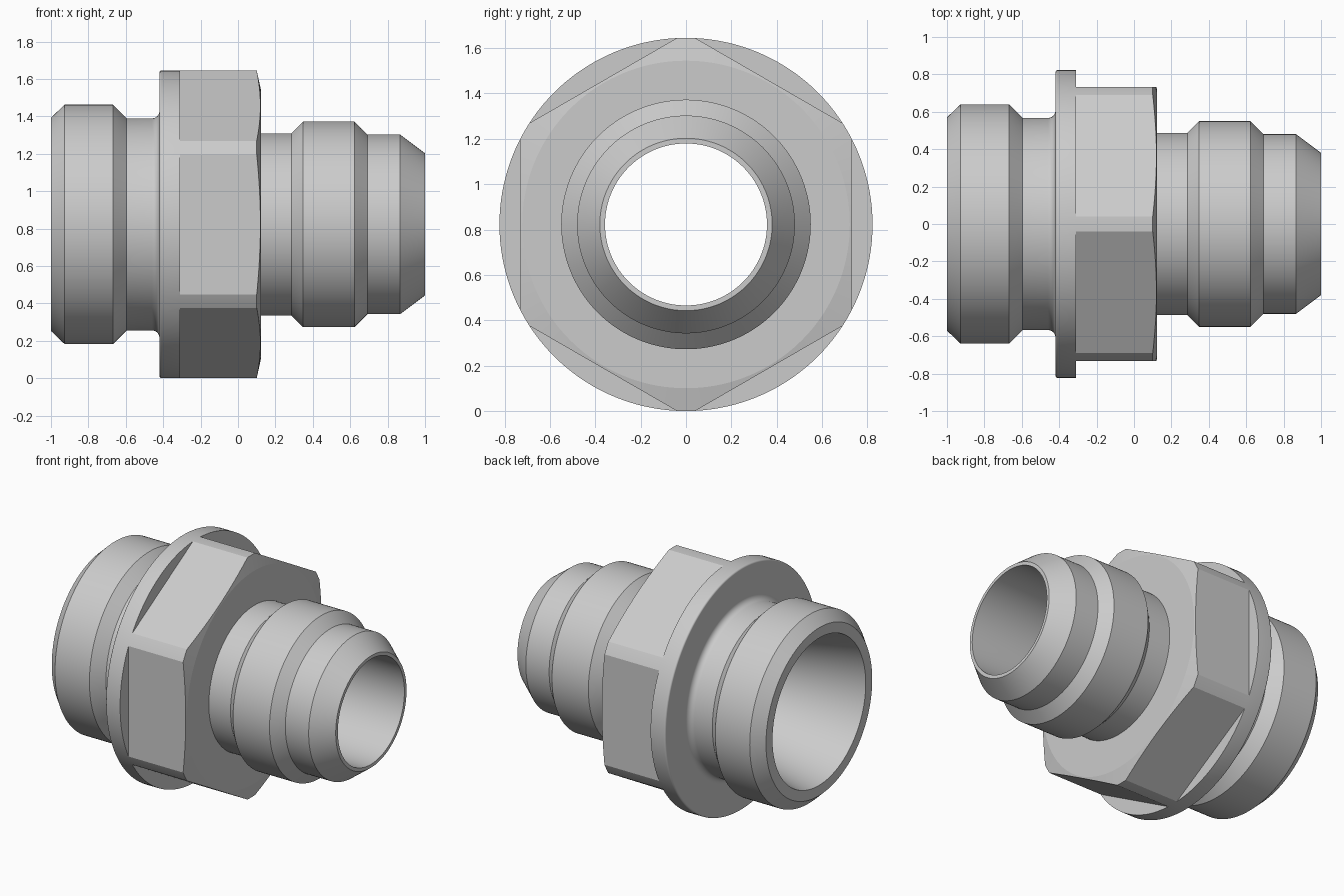
import bpy, bmesh
from math import sin, cos, pi, radians

if "Cube" in bpy.data.objects:
    bpy.data.objects.remove(bpy.data.objects["Cube"])

CZ = 0.8225      # height of the centre axis
R = 0.8225       # collar radius
FLAT = 0.732     # hexagon centre to flat


def lathe(name, profile, segs):
    """Revolve a closed (x, radius) profile about the x axis."""
    bm = bmesh.new()
    rings = [[bm.verts.new((x, r * sin(2 * pi * i / segs), CZ + r * cos(2 * pi * i / segs)))
              for x, r in profile] for i in range(segs)]
    n = len(profile)
    for i in range(segs):
        a, b = rings[i], rings[(i + 1) % segs]
        for j in range(n):
            k = (j + 1) % n
            bm.faces.new((a[j], a[k], b[k], b[j]))
    bmesh.ops.recalc_face_normals(bm, faces=bm.faces)
    me = bpy.data.meshes.new(name)
    bm.to_mesh(me)
    bm.free()
    ob = bpy.data.objects.new(name, me)
    bpy.context.collection.objects.link(ob)
    return ob


def arc(cx, cr, rad, a0, a1, steps):
    return [(cx + rad * cos(radians(a0 + (a1 - a0) * i / steps)),
             cr + rad * sin(radians(a0 + (a1 - a0) * i / steps))) for i in range(steps + 1)]


# large threaded end, filleted groove, collar
profile = [(-1, 0.5), (-1, 0.57), (-0.927, 0.64), (-0.668, 0.64), (-0.595, 0.567)]
profile += arc(-0.46, 0.607, 0.04, -90, 0, 10)
profile += arc(-0.408, R - 0.012, 0.012, 180, 90, 8)
# chamfered hexagon blank, neck, small threaded end with flared nose
profile += [(-0.31, R), (0.1, R), (0.122, 0.722), (0.122, 0.487), (0.285, 0.487),
            (0.348, 0.55), (0.622, 0.55), (0.692, 0.48), (0.867, 0.48), (1, 0.38)]
# bore, widening to a cone at the large end
profile += [(1, 0.357), (-0.28, 0.357), (-0.38, 0.367)]
fitting = lathe("pipe_fitting", profile, 144)

# hexagonal ring that trims the blank to six flats
cutter = lathe("hex_cutter", [(-0.31, FLAT / cos(pi / 6)), (0.25, FLAT / cos(pi / 6)),
                              (0.25, 1.3), (-0.31, 1.3)], 6)
cutter.hide_render = True
mod = fitting.modifiers.new("hex", 'BOOLEAN')
mod.operation = 'DIFFERENCE'
mod.solver = 'EXACT'
mod.object = cutter

bpy.context.view_layer.objects.active = fitting
fitting.select_set(True)
cutter.select_set(False)
bpy.ops.object.modifier_apply(modifier="hex")
bpy.data.objects.remove(cutter)
bpy.ops.object.shade_smooth_by_angle(angle=radians(12))
